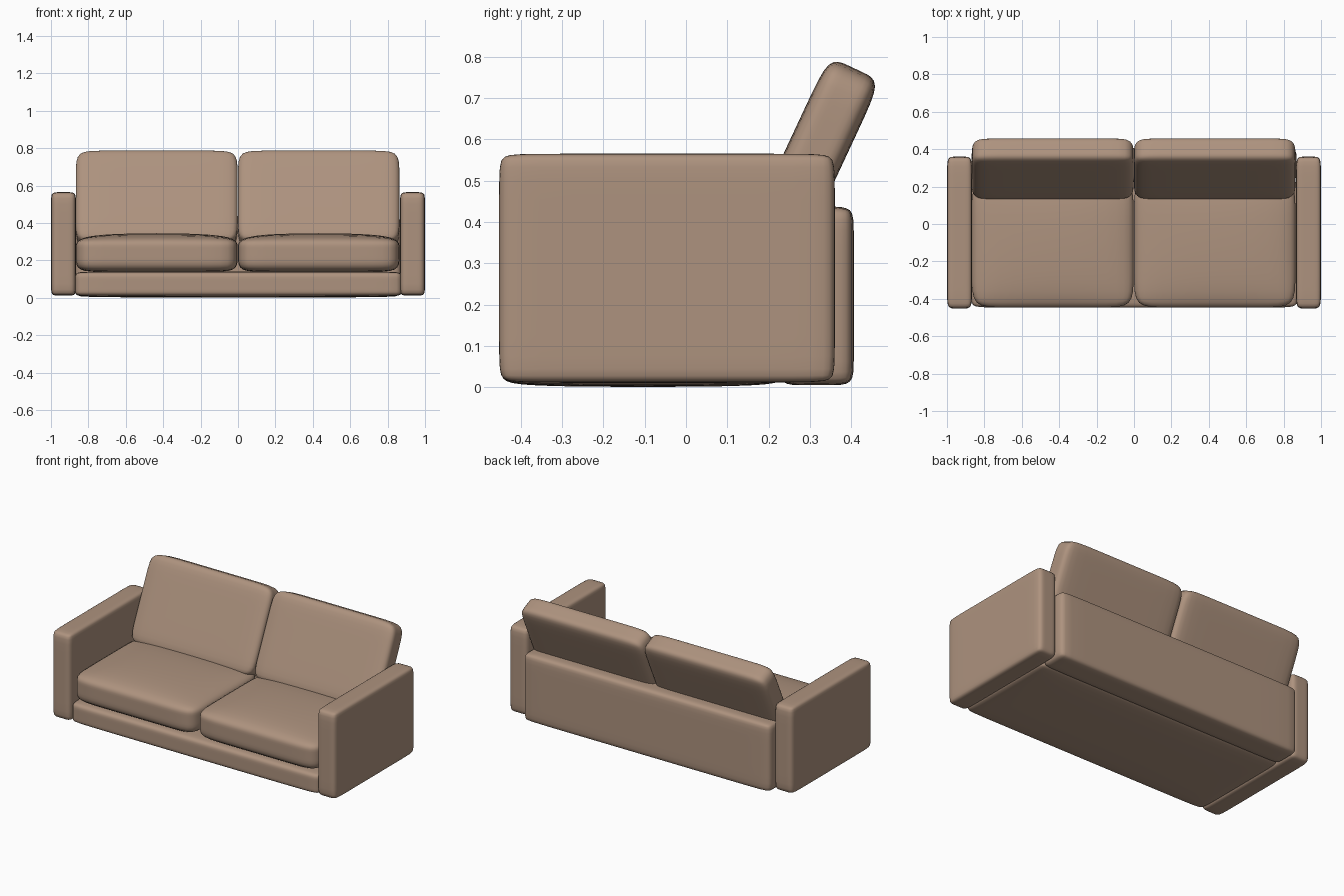
import bpy, bmesh, math
from mathutils import Vector, Matrix

if "Cube" in bpy.data.objects:
    bpy.data.objects.remove(bpy.data.objects["Cube"])

fabric = bpy.data.materials.new("tan_fabric")
fabric.diffuse_color = (0.42, 0.29, 0.21, 1)
fabric.use_nodes = True
fabric.node_tree.nodes["Principled BSDF"].inputs["Base Color"].default_value = fabric.diffuse_color


def soft_box(name, lo, hi, inset, puff=(0, 0), tilt=0):
    """Upholstered block: support cuts near each edge, then subdivision.
    puff = how far top and bottom edges are drawn in to dome the faces."""
    lo, hi = Vector(lo), Vector(hi)
    half, centre = (hi - lo) / 2, (lo + hi) / 2
    bm = bmesh.new()
    bmesh.ops.create_cube(bm, size=2, matrix=Matrix.Diagonal((*half, 1)))
    for axis in range(3):
        for side in (-1, 1):
            co, no = Vector(), Vector()
            no[axis] = 1
            co[axis] = side * (half[axis] - inset[axis])
            bmesh.ops.bisect_plane(bm, geom=bm.verts[:] + bm.edges[:] + bm.faces[:],
                                   plane_co=co, plane_no=no)
    for v in bm.verts:
        rim = abs(v.co.x) > half.x - 1e-4 or abs(v.co.y) > half.y - 1e-4
        if rim and abs(v.co.z) > half.z - 1e-4:
            v.co.z += -puff[1] if v.co.z > 0 else puff[0]
    bmesh.ops.recalc_face_normals(bm, faces=bm.faces[:])
    mesh = bpy.data.meshes.new(name)
    bm.to_mesh(mesh)
    bm.free()
    mesh.shade_smooth()
    mesh.materials.append(fabric)
    ob = bpy.data.objects.new(name, mesh)
    ob.location = centre
    ob.rotation_euler.x = tilt
    bpy.context.collection.objects.link(ob)
    sub = ob.modifiers.new("soften", 'SUBSURF')
    sub.levels = sub.render_levels = 2
    return ob


# Frame: plinth under the seat and upright back panel
soft_box("base", (-0.873, -0.447, 0), (0.877, 0.24, 0.14), (0.08, 0.08, 0.04), (0.012, 0))
soft_box("back_panel", (-0.87, 0.225, 0.005), (0.87, 0.406, 0.437), (0.08, 0.06, 0.05))

for side, x0, x1 in (("left", -0.867, -0.002), ("right", 0.0, 0.863)):
    s = -1 if side == "left" else 1
    # Side arms
    xs = sorted((s * 0.866, s))
    soft_box(side + "_arm", (xs[0], -0.452, 0.012), (xs[1], 0.36, 0.565), (0.045, 0.08, 0.045))
    # Domed seat cushions
    soft_box(side + "_seat_cushion", (x0, -0.447, 0.138), (x1, 0.24, 0.348),
             (0.16, 0.16, 0.08), (0.0, 0.03))
    # Reclined back cushions
    soft_box(side + "_back_cushion", (x0, 0.295 - 0.07, 0.526 - 0.27),
             (x1, 0.295 + 0.07, 0.526 + 0.27), (0.14, 0.05, 0.11),
             tilt=-math.radians(25))
